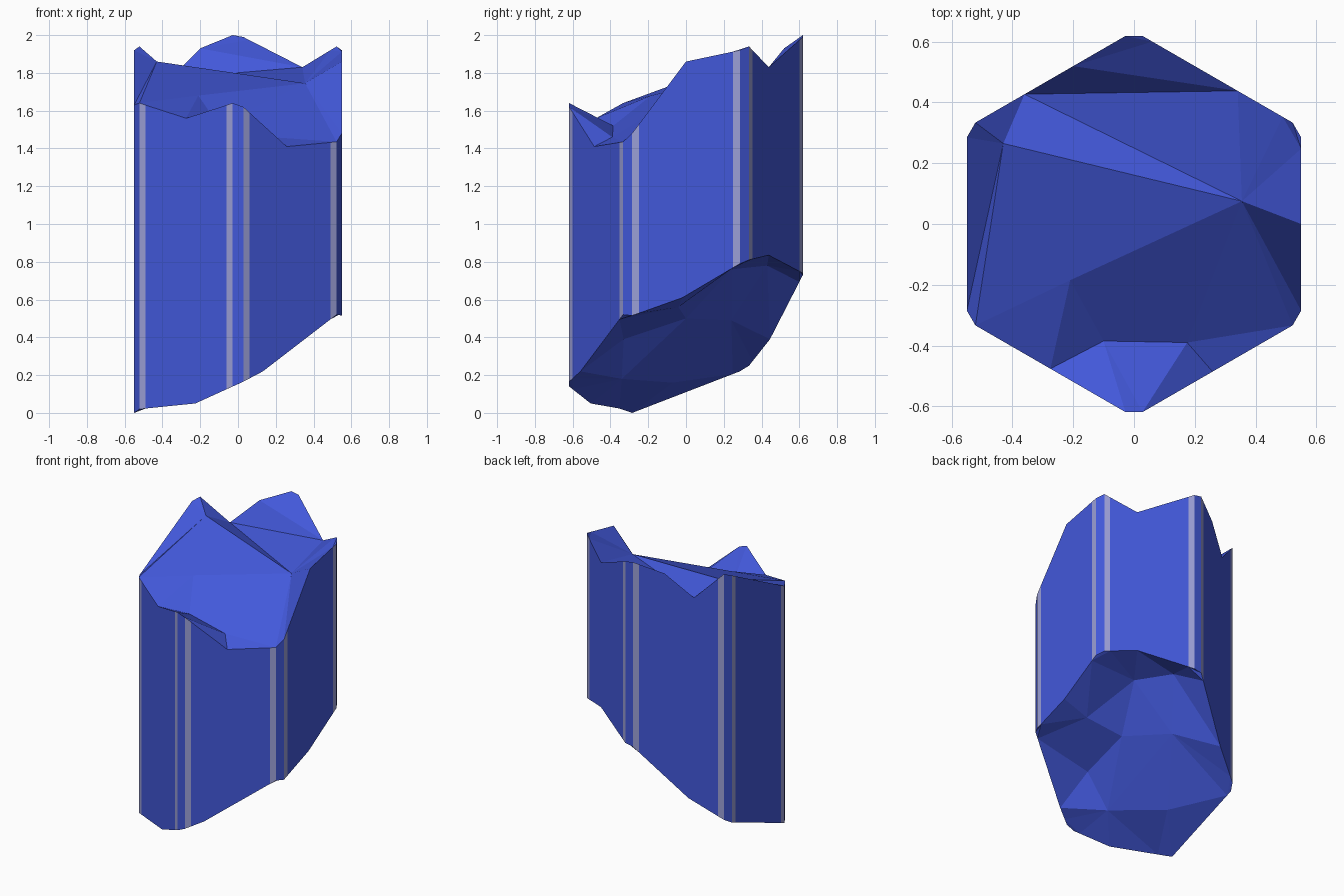
import bpy, bmesh, math
from mathutils import Vector
from mathutils.geometry import delaunay_2d_cdt

if "Cube" in bpy.data.objects:
    bpy.data.objects.remove(bpy.data.objects["Cube"])

R = 0.635        # hexagon corner radius
TRIM = 0.051     # chamfered part of each side
STRIP = 0.11     # end of the pale strip on each side


def material(name, rgb):
    m = bpy.data.materials.new(name)
    m.diffuse_color = (*rgb, 1)
    m.use_nodes = True
    m.node_tree.nodes["Principled BSDF"].inputs["Base Color"].default_value = m.diffuse_color
    return m


# Per side, counter-clockwise from the right one:
# start height, break points (name, position along side, height), end height
TOP = [
    (1.48, [("RM", 0.5, 1.86)], 1.92),
    (1.94, [("M", 0.38, 1.83)], 1.99),
    (2.0, [("N", 0.364, 1.93), ("L", 0.655, 1.77)], 1.94),
    (1.92, [], 1.63),
    (1.64, [("Q", 0.5, 1.56)], 1.64),
    (1.62, [("P", 0.47, 1.41)], 1.435),
]
BOTTOM = [
    (0.515, [("RM", 0.47, 0.61)], 0.79),
    (0.81, [("M", 0.38, 0.835)], 0.74),
    (0.73, [("L", 0.6, 0.39)], 0.25),
    (0.22, [], 0.0),
    (0.02, [("Q", 0.59, 0.05)], 0.14),
    (0.165, [("P", 0.24, 0.22)], 0.52),
]
# Points inside the broken ends, and the ridges between them
TOP_IN = {"G": (-0.43, 0.265, 1.86), "H": (0.355, 0.075, 1.745),
          "I": (-0.1, -0.385, 1.52), "J": (0.175, -0.39, 1.46),
          "K": (-0.21, -0.185, 1.68)}
TOP_RIDGES = ("G-H G-L L-M N-M H-M H-RM H-0a H-5b J-5b J-P I-J I-Q I-K H-I H-J "
              "K-H K-4a K-Q G-3b G-3a G-2b G-4a J-5a I-4b")
BOT_IN = {"A": (0.2, 0.24, 0.76), "B": (0.04, 0.43, 0.78),
          "C": (-0.11, 0.24, 0.49), "D": (0.35, -0.04, 0.56),
          "E": (0.1, 0.0, 0.5), "F": (0.1, -0.33, 0.39),
          "G": (-0.07, -0.34, 0.18), "H": (-0.33, -0.07, 0.16)}
BOT_RIDGES = "C-A C-B C-E C-G C-H C-L D-E E-F D-F A-E G-F H-3b G-P G-Q A-M B-M"


def rim(table):
    """Points along every side, plus the names of the corner and break points."""
    sides, names, count = [], {}, 0
    for k, (z0, mids, z1) in enumerate(table):
        a, b = [Vector((R * math.cos(math.radians(t)), R * math.sin(math.radians(t)), 0))
                for t in (60 * k - 30, 60 * k + 30)]
        keys = [(f"{k}a", TRIM, z0)] + mids + [(f"{k}b", 1 - TRIM, z1)]

        def strip_point(t, p, q):
            f = (t - p[1]) / (q[1] - p[1])
            return ("", t, p[2] + f * (q[2] - p[2]))
        pts = [keys[0], strip_point(STRIP, keys[0], keys[1]), *keys[1:-1],
               strip_point(1 - STRIP, keys[-2], keys[-1]), keys[-1]]
        side = []
        for name, t, z in pts:
            p = a.lerp(b, t)
            p.z = z
            side.append(p)
            if name:
                names[name] = count
            count += 1
        sides.append(side)
    return sides, names


bm = bmesh.new()


def broken_end(table, inner, ridges):
    """Faceted end surface; returns the rim vertices side by side."""
    sides, names = rim(table)
    pts = [p for s in sides for p in s]
    n = len(pts)
    for name, co in inner.items():
        names[name] = len(pts)
        pts.append(Vector(co))
    edges = [(i, (i + 1) % n) for i in range(n)]
    edges += [tuple(names[e] for e in r.split("-")) for r in ridges.split()]
    verts = [bm.verts.new(p) for p in pts]
    out_co, _, faces, orig, _, _ = delaunay_2d_cdt(
        [p.to_2d() for p in pts], edges, [], 1, 1e-6)
    # ridges that cross make a new point: give it the height of its nearest neighbour
    look = []
    for co, o in zip(out_co, orig):
        if o:
            look.append(verts[o[0]])
        else:
            z = min(pts, key=lambda p: (p.to_2d() - co).length).z
            look.append(bm.verts.new((co.x, co.y, z)))
    for f in faces:
        tri = [look[i] for i in f]
        if len(set(tri)) == 3:
            bm.faces.new(tri)
    it = iter(verts[:n])
    return [[next(it) for _ in s] for s in sides]


top = broken_end(TOP, TOP_IN, TOP_RIDGES)
bot = broken_end(BOTTOM, BOT_IN, BOT_RIDGES)

# Side walls: strip, broad face, strip, then the corner chamfer
for k in range(6):
    t, b = top[k], bot[k]
    nt, nb = top[(k + 1) % 6][0], bot[(k + 1) % 6][0]
    for i, j in ((0, 1), (-2, -1)):
        bm.faces.new((b[i], b[j], t[j], t[i])).material_index = 1
    bm.faces.new(b[1:-1] + t[1:-1][::-1])
    bm.faces.new((b[-1], nb, nt, t[-1]))

bmesh.ops.recalc_face_normals(bm, faces=bm.faces)
mesh = bpy.data.meshes.new("hexagonal_column")
bm.to_mesh(mesh)
bm.free()
mesh.materials.append(material("crystal blue", (0.055, 0.098, 0.70)))
mesh.materials.append(material("pale edge", (0.33, 0.35, 0.68)))
column = bpy.data.objects.new("hexagonal_column", mesh)
bpy.context.collection.objects.link(column)
